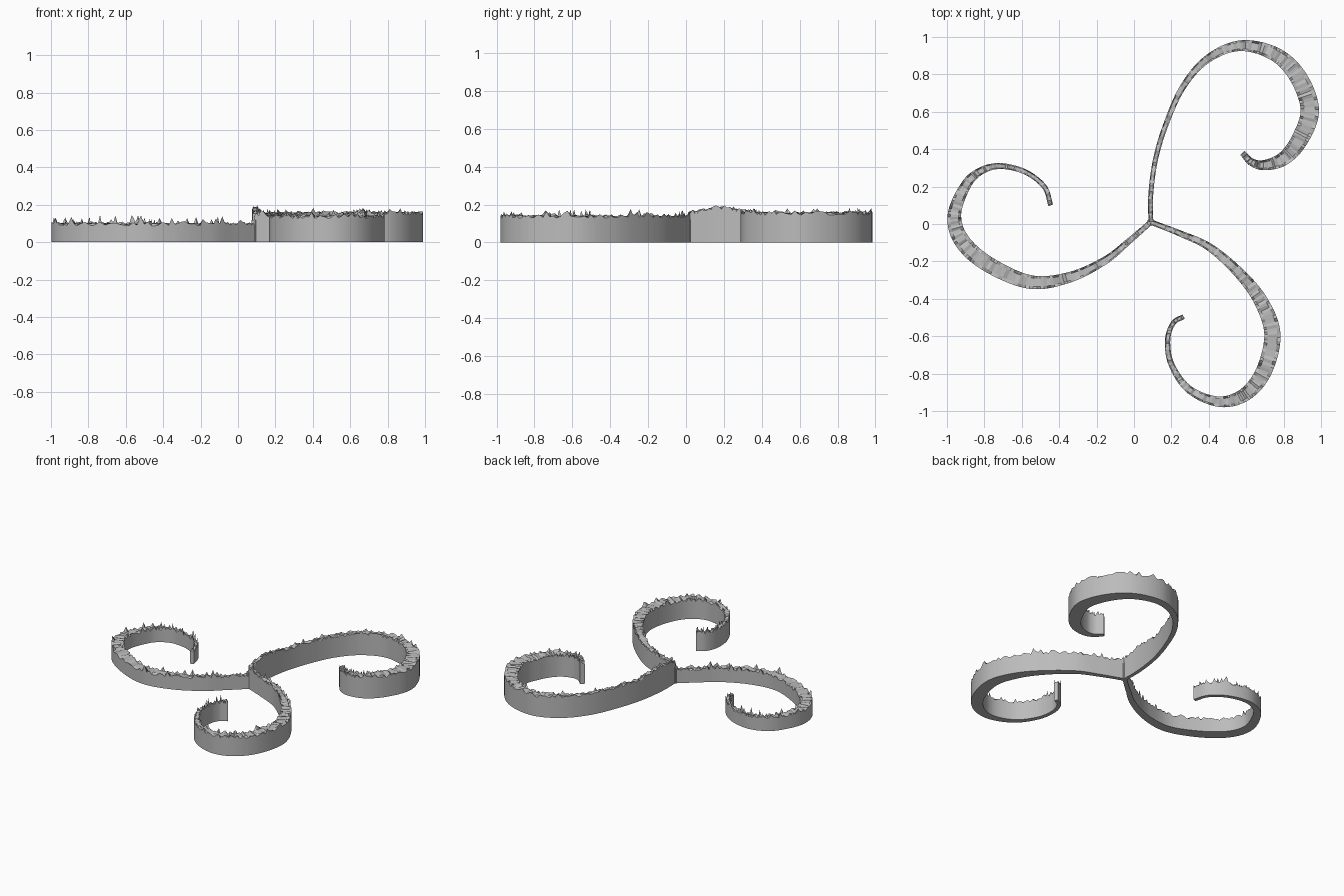
import bpy, bmesh, math, random
from mathutils import Vector

random.seed(4)
old = bpy.data.objects.get("Cube")
if old:
    bpy.data.objects.remove(old, do_unlink=True)

# One plain grey material
grey = bpy.data.materials.new("plain grey")
grey.use_nodes = True
colour = (0.5, 0.5, 0.5, 1)
grey.diffuse_color = colour
grey.node_tree.nodes["Principled BSDF"].inputs["Base Color"].default_value = colour

HUB = (0.09, 0.01)
STEPS = 12


def smooth_path(points):
    """Catmull-Rom curve through the centre line points."""
    pts = [Vector(p) for p in points]
    pts = [2 * pts[0] - pts[1]] + pts + [2 * pts[-1] - pts[-2]]
    path = []
    for a, b, c, d in zip(pts, pts[1:], pts[2:], pts[3:]):
        for i in range(STEPS):
            u = i / STEPS
            path.append(0.5 * (2 * b + (c - a) * u + (2 * a - 5 * b + 4 * c - d) * u ** 2
                               + (3 * b - a - 3 * c + d) * u ** 3))
    path.append(pts[-2])
    return path


def bump(t, centre, spread):
    return math.exp(-((t - centre) / spread) ** 2)


def ragged(height, spike):
    """Height of a torn rim point, with an occasional taller spike."""
    z = height + random.uniform(-0.012, 0.012)
    if random.random() < 0.2:
        z += random.uniform(0, spike)
    return z


def finish(bm, name):
    bmesh.ops.recalc_face_normals(bm, faces=bm.faces)
    mesh = bpy.data.meshes.new(name)
    bm.to_mesh(mesh)
    bm.free()
    mesh.materials.append(grey)
    obj = bpy.data.objects.new(name, mesh)
    bpy.context.collection.objects.link(obj)
    return obj


def scroll_arm(name, points, height, spike, widest, extra_width, root_rise=0):
    """Curled wall, thin at both ends, with a flat base and a ragged top."""
    path = smooth_path([HUB] + points)
    last = len(path) - 1
    bm = bmesh.new()
    rings = []
    for i, p in enumerate(path):
        t = i / last
        along = (path[min(i + 1, last)] - path[max(i - 1, 0)]).normalized()
        side = Vector((-along.y, along.x))
        half = (0.026 + extra_width * bump(t, widest, 0.23)) / 2
        h = height + root_rise * bump(t, 0.08, 0.05)
        section = [(-1, 0), (1, 0), (1, ragged(h, spike)),
                   (0.6, h + random.uniform(-0.006, 0.006)),
                   (-0.6, h + random.uniform(-0.006, 0.006)),
                   (-1, ragged(h, spike))]
        rings.append([bm.verts.new((*(p + side * half * s), z)) for s, z in section])
    for r, q in zip(rings, rings[1:]):
        for k in range(len(r)):
            n = (k + 1) % len(r)
            bm.faces.new((r[k], r[n], q[n], q[k]))
    bm.faces.new(rings[0])
    bm.faces.new(rings[-1])
    return finish(bm, name)


# Three curled arms
scroll_arm("back_left_arm".replace("left", "scroll"), [
    (0.09, 0.16), (0.115, 0.345), (0.17, 0.53), (0.26, 0.73), (0.39, 0.88),
    (0.565, 0.953), (0.75, 0.91), (0.875, 0.79), (0.94, 0.61), (0.885, 0.45),
    (0.8, 0.35), (0.7, 0.315), (0.63, 0.33), (0.58, 0.38)],
    0.155, 0.02, 0.64, 0.072, root_rise=0.03)

scroll_arm("right_scroll_arm", [
    (-0.025, -0.09), (-0.155, -0.195), (-0.345, -0.285), (-0.555, -0.31),
    (-0.78, -0.215), (-0.92, -0.09), (-0.96, 0.05), (-0.9, 0.205),
    (-0.825, 0.28), (-0.72, 0.31), (-0.585, 0.28), (-0.48, 0.2), (-0.445, 0.1)],
    0.098, 0.045, 0.42, 0.06)

scroll_arm("front_scroll_arm", [
    (0.245, -0.05), (0.405, -0.125), (0.565, -0.265), (0.68, -0.415),
    (0.74, -0.59), (0.695, -0.785), (0.595, -0.91), (0.455, -0.95),
    (0.295, -0.885), (0.2, -0.75), (0.18, -0.62), (0.21, -0.53), (0.265, -0.495)],
    0.138, 0.035, 0.42, 0.062)

# Small post where the arms meet
bm = bmesh.new()
bmesh.ops.create_cone(bm, cap_ends=True, segments=6, radius1=0.022, radius2=0.022, depth=0.12)
bmesh.ops.translate(bm, verts=bm.verts, vec=(*HUB, 0.06))
finish(bm, "centre_post")
